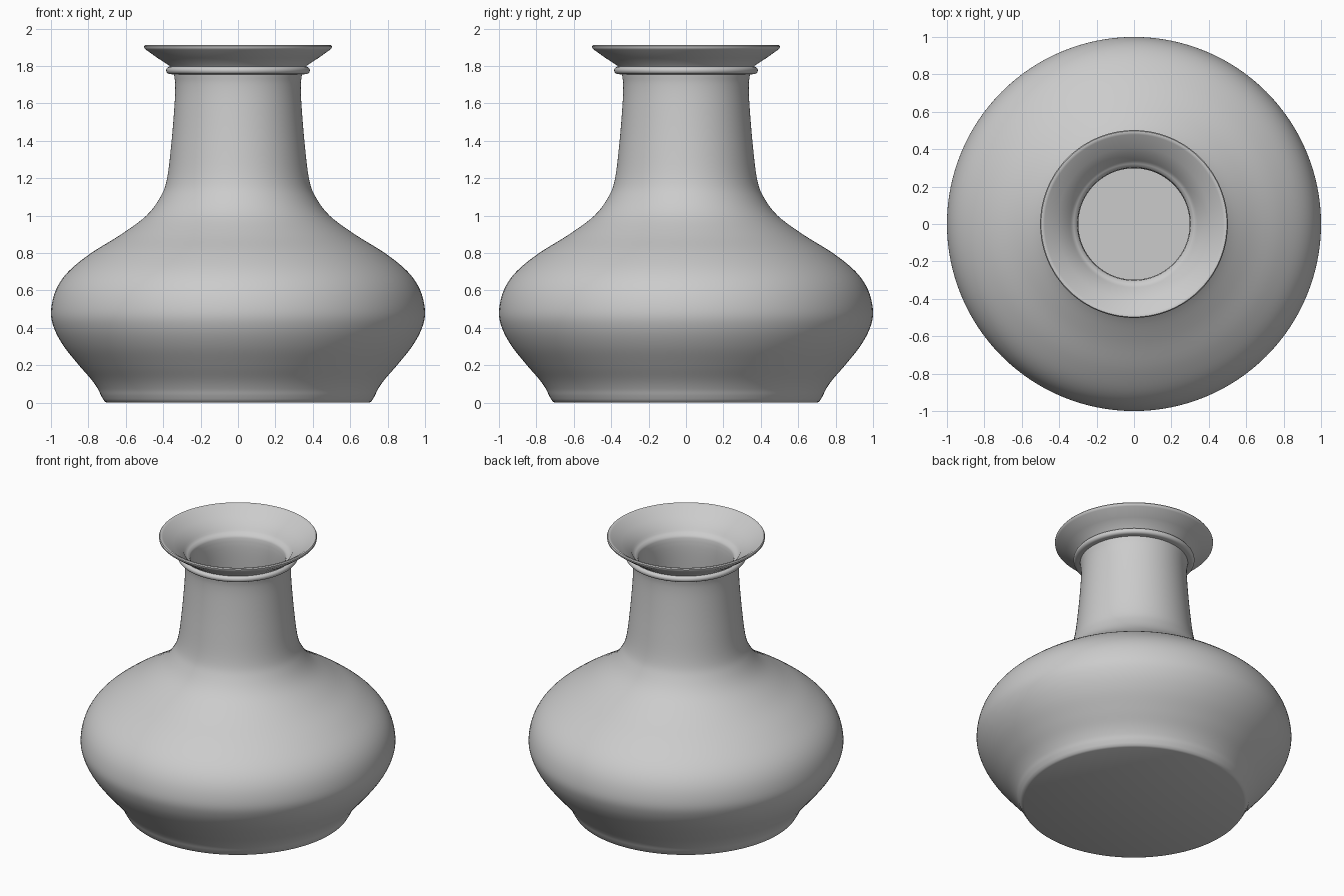
import bpy
import bmesh
import math
from mathutils import Vector

cube = bpy.data.objects.get("Cube")
if cube:
    bpy.data.objects.remove(cube, do_unlink=True)

WALL = 0.038
SEGMENTS = 128


def smooth_path(points, steps=5):
    """Catmull-Rom curve through (radius, height) points."""
    p = [Vector(q) for q in points]
    p = [2 * p[0] - p[1]] + p + [2 * p[-1] - p[-2]]
    path = []
    for a, b, c, d in zip(p, p[1:], p[2:], p[3:]):
        for i in range(steps):
            t = i / steps
            path.append(0.5 * (2 * b + (c - a) * t
                               + (2 * a - 5 * b + 4 * c - d) * t ** 2
                               + (3 * b - a - 3 * c + d) * t ** 3))
    return path + [p[-2]]


def inset_path(path, distance):
    """Shift an upward path towards the axis along its normals."""
    result = []
    for i, point in enumerate(path):
        along = path[min(i + 1, len(path) - 1)] - path[max(i - 1, 0)]
        along.normalize()
        result.append(point + Vector((-along.y, along.x)) * distance)
    return result


def lathe(name, profile, material):
    """Spin a profile around the z axis."""
    bm = bmesh.new()
    verts = [bm.verts.new((r, 0, z)) for r, z in profile]
    edges = [bm.edges.new(pair) for pair in zip(verts, verts[1:])]
    bmesh.ops.spin(bm, geom=verts + edges, cent=(0, 0, 0), axis=(0, 0, 1),
                   angle=math.tau, steps=SEGMENTS, use_merge=True)
    bmesh.ops.remove_doubles(bm, verts=bm.verts[:], dist=0.0001)
    bmesh.ops.recalc_face_normals(bm, faces=bm.faces[:])
    mesh = bpy.data.meshes.new(name)
    bm.to_mesh(mesh)
    bm.free()
    mesh.materials.append(material)
    obj = bpy.data.objects.new(name, mesh)
    bpy.context.collection.objects.link(obj)
    bpy.ops.object.select_all(action='DESELECT')
    obj.select_set(True)
    bpy.context.view_layer.objects.active = obj
    bpy.ops.object.shade_smooth_by_angle(angle=math.radians(40))
    return obj


clay = bpy.data.materials.new("light_grey_clay")
colour = (0.6, 0.6, 0.6, 1)
clay.use_nodes = True
clay.diffuse_color = colour
clay.node_tree.nodes["Principled BSDF"].inputs["Base Color"].default_value = colour

# Foot, belly and neck
foot = [(0, 0), (0.70, 0), (0.713, 0.006), (0.722, 0.02)]
body = smooth_path([(0.733, 0.04), (0.75, 0.075), (0.785, 0.125),
                    (0.85, 0.2), (0.93, 0.3), (0.982, 0.395), (1.0, 0.485),
                    (0.975, 0.6), (0.908, 0.7), (0.785, 0.8), (0.625, 0.9),
                    (0.49, 1.0), (0.415, 1.1), (0.379, 1.2), (0.355, 1.4),
                    (0.339, 1.6), (0.336, 1.7), (0.342, 1.755)])

# Raised ring under the lip
ring_centre, ring_radius = Vector((0.364, 1.777)), 0.02
ring = [ring_centre + ring_radius * Vector((math.cos(a), math.sin(a)))
        for a in (math.radians(d) for d in range(-90, 91, 20))]

# Flared lip with a rounded edge
lip = [(0.367, 1.802), (0.43, 1.843), (0.493, 1.888), (0.501, 1.896),
       (0.502, 1.906), (0.497, 1.913), (0.488, 1.913), (0.478, 1.908),
       (0.41, 1.855), (0.345, 1.805), (0.338, 1.79), (0.322, 1.778),
       (0.308, 1.77), (0.302, 1.755)]

# Hollow inside and floor
inside = [p for p in reversed(inset_path(body, WALL)) if 0.06 < p.y < 1.74]
floor = [(0.69, 0.04), (0, 0.04)]

lathe("vase", foot + body + ring + lip + inside + floor, clay)
